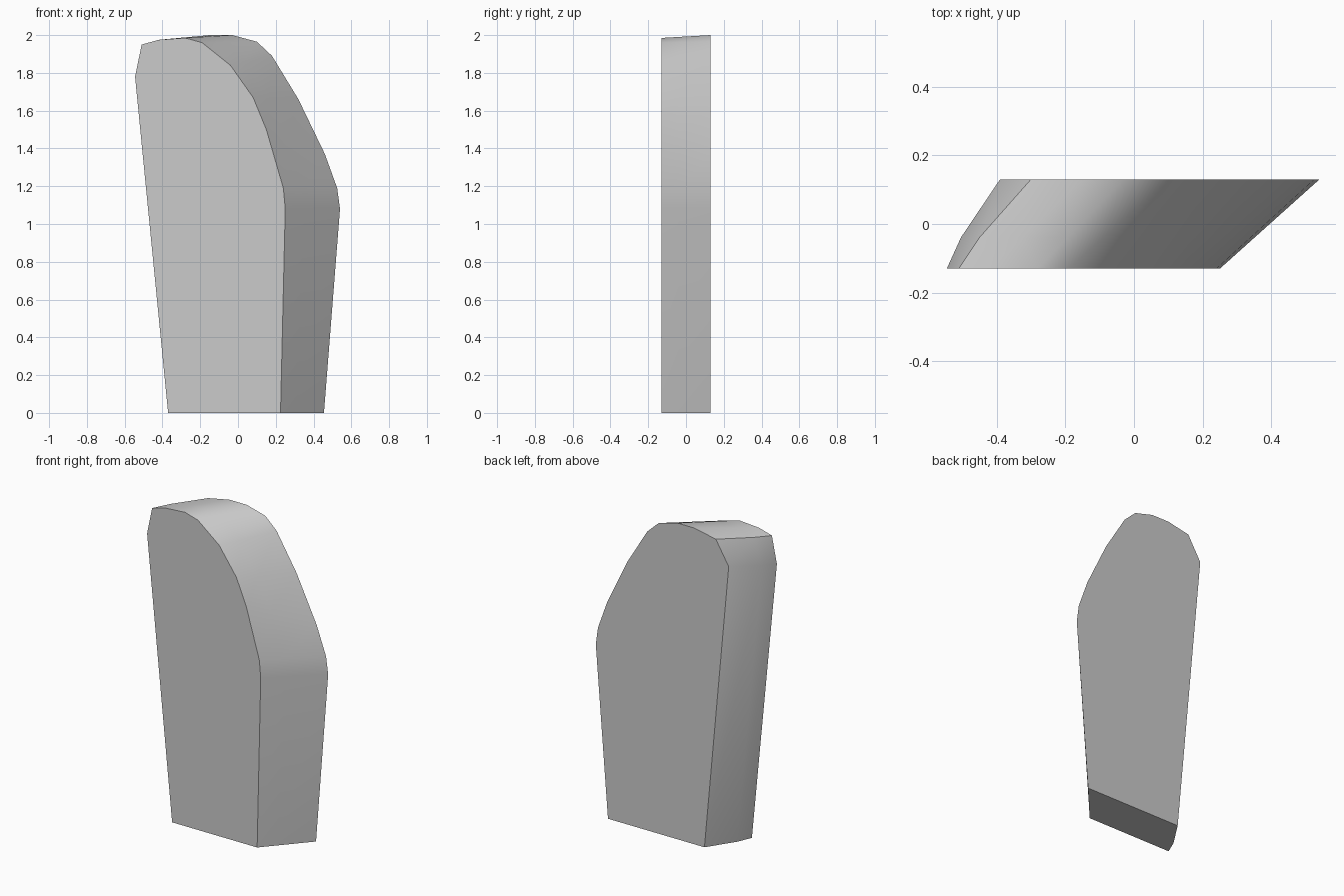
import bpy, bmesh, math
from mathutils import Vector

# Remove the default cube only
cube = bpy.data.objects.get("Cube")
if cube:
    bpy.data.objects.remove(cube, do_unlink=True)

# Plain grey material
grey = bpy.data.materials.new("plain_grey")
grey.use_nodes = True
colour = (0.6, 0.6, 0.6, 1)
grey.diffuse_color = colour
grey.node_tree.nodes["Principled BSDF"].inputs["Base Color"].default_value = colour

# Matching outlines (x, z), from the lower -x corner round to the upper -x shoulder
front = [(-.37, 0), (.225, 0), (.25, 1.08), (.24, 1.19), (.15, 1.5), (.08, 1.67),
         (-.04, 1.84), (-.19, 1.96), (-.28, 1.985), (-.42, 1.975), (-.51, 1.95), (-.545, 1.78)]
back = [(-.22, 0), (.455, 0), (.54, 1.08), (.525, 1.19), (.46, 1.37), (.32, 1.66),
        (.18, 1.89), (.10, 1.965), (-.03, 2), (-.15, 2), (-.30, 1.97), (-.39, 1.82)]
depth = 0.13
blend = 0.35
bulge = 0.013

# Middle section, bulging slightly along the -x side
middle = [Vector(a).lerp(Vector(b), blend) for a, b in zip(front, back)]
for i in (0, -1, -2):
    middle[i].x -= bulge

# Loft the slab through the three sections
bm = bmesh.new()
levels = [(front, -depth), (middle, depth * (2 * blend - 1)), (back, depth)]
rings = [[bm.verts.new((x, y, z)) for x, z in section] for section, y in levels]
count = len(front)
for near, far in zip(rings, rings[1:]):
    for i in range(count):
        j = (i + 1) % count
        face = bm.faces.new((near[i], far[i], far[j], near[j]))
bm.faces.new(rings[0])
bm.faces.new(rings[-1][::-1])
bmesh.ops.recalc_face_normals(bm, faces=bm.faces[:])

mesh = bpy.data.meshes.new("slanted_slab")
bm.to_mesh(mesh)
bm.free()
mesh.materials.append(grey)
slab = bpy.data.objects.new("slanted_slab", mesh)
bpy.context.collection.objects.link(slab)

# Smooth rim with crisp front and back edges
bpy.ops.object.select_all(action="DESELECT")
slab.select_set(True)
bpy.context.view_layer.objects.active = slab
bpy.ops.object.shade_smooth_by_angle(angle=math.radians(30))
